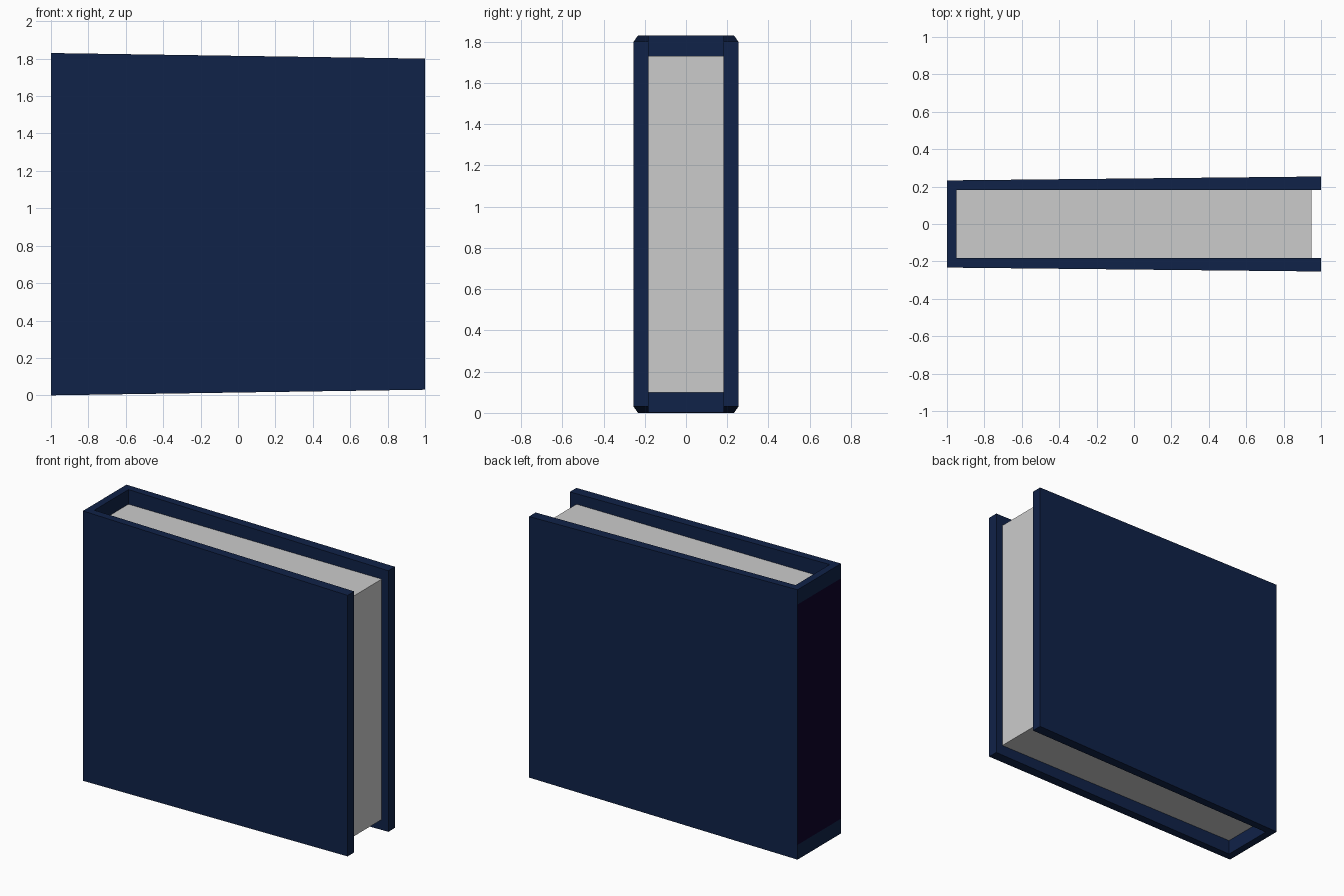
import bpy, bmesh
from mathutils import Vector

if "Cube" in bpy.data.objects:
    bpy.data.objects.remove(bpy.data.objects["Cube"])

HEIGHT, TAPER = 1.83, 0.03
PAGE_LOW, PAGE_HIGH, PAGE_Y = 0.10, 1.73, 0.183


def material(name, rgb):
    m = bpy.data.materials.new(name)
    m.diffuse_color = (*rgb, 1)
    m.use_nodes = True
    m.node_tree.nodes["Principled BSDF"].inputs["Base Color"].default_value = m.diffuse_color
    return m


def add_object(name, bm, mats=()):
    bmesh.ops.recalc_face_normals(bm, faces=bm.faces)
    mesh = bpy.data.meshes.new(name)
    bm.to_mesh(mesh)
    bm.free()
    for m in mats:
        mesh.materials.append(m)
    obj = bpy.data.objects.new(name, mesh)
    bpy.context.collection.objects.link(obj)
    return obj


# Cover: U-shaped outline (two boards and spine), mirrored across y
half = [(-1, 0.233), (1, 0.254), (1, PAGE_Y), (-0.95, PAGE_Y)]
outline = half + [(x, -y) for x, y in reversed(half)]
bm = bmesh.new()
base = bm.faces.new([bm.verts.new((x, y, 0)) for x, y in outline])
ext = bmesh.ops.extrude_face_region(bm, geom=[base])
top = [g for g in ext["geom"] if isinstance(g, bmesh.types.BMVert)]
bmesh.ops.translate(bm, verts=top, vec=(0, 0, HEIGHT))

# Boards get shorter toward the open edge
for v in bm.verts:
    drop = TAPER * (v.co.x + 1) / 2
    v.co.z += drop if v.co.z < 1 else -drop

# Darker panel across the middle of the spine
for z in (PAGE_LOW, PAGE_HIGH):
    bmesh.ops.bisect_plane(bm, geom=bm.verts[:] + bm.edges[:] + bm.faces[:],
                           plane_co=(0, 0, z), plane_no=(0, 0, 1))
for f in bm.faces:
    c = f.calc_center_median()
    if c.x < -0.999 and PAGE_LOW < c.z < PAGE_HIGH:
        f.material_index = 1
add_object("cover", bm, [material("navy", (0.005, 0.016, 0.065)),
                         material("dark_spine", (0.004, 0.001, 0.023))])

# Page block
bm = bmesh.new()
bmesh.ops.create_cube(bm, size=1)
bmesh.ops.scale(bm, verts=bm.verts, vec=(1.9, 2 * PAGE_Y, PAGE_HIGH - PAGE_LOW))
bmesh.ops.translate(bm, verts=bm.verts, vec=Vector((0, 0, (PAGE_LOW + PAGE_HIGH) / 2)))
add_object("pages", bm)
